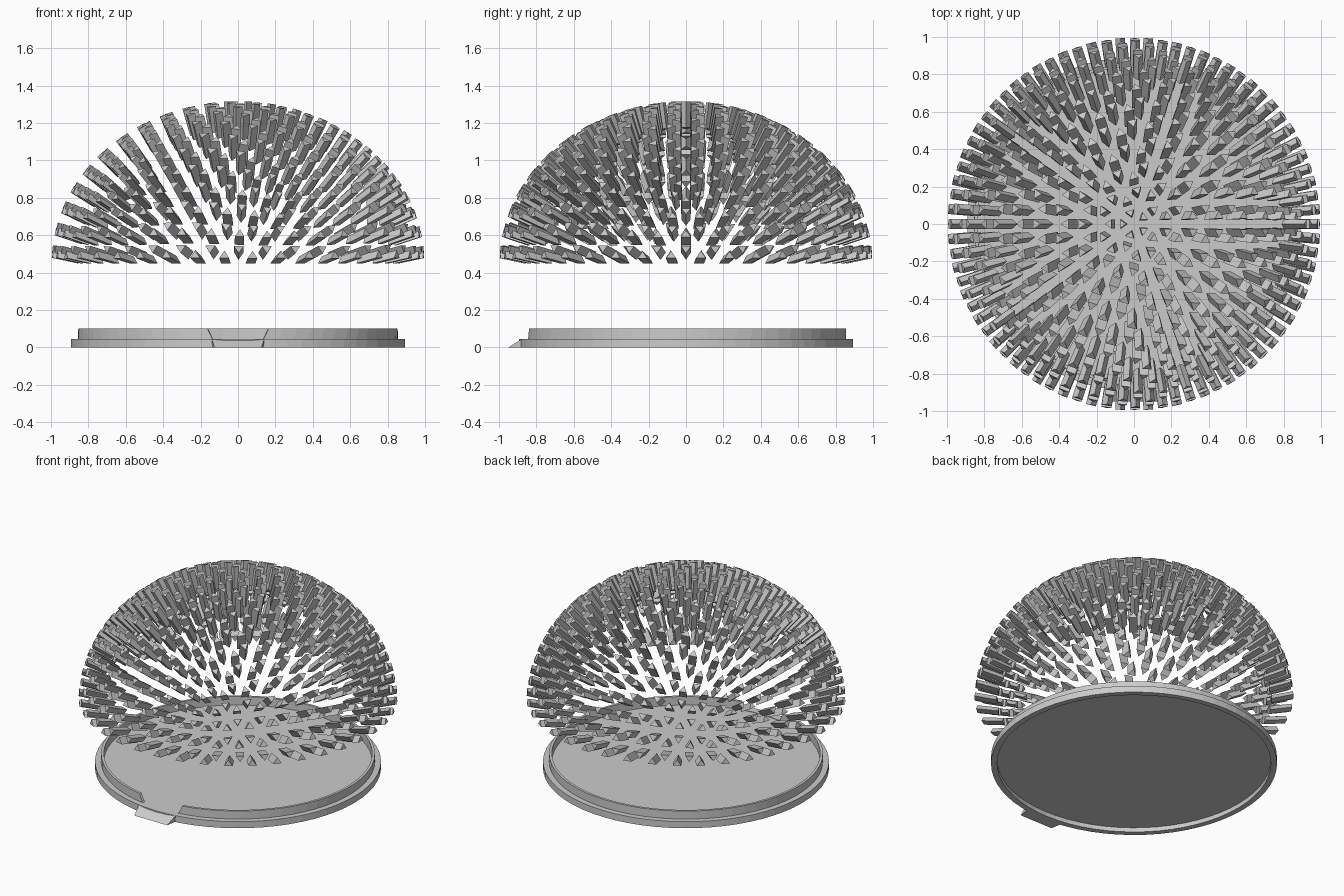
import bpy, bmesh, math
from mathutils import Vector, Matrix

if "Cube" in bpy.data.objects:
    bpy.data.objects.remove(bpy.data.objects["Cube"])


def add_object(name, bm):
    bmesh.ops.recalc_face_normals(bm, faces=bm.faces)
    me = bpy.data.meshes.new(name)
    bm.to_mesh(me)
    bm.free()
    ob = bpy.data.objects.new(name, me)
    bpy.context.collection.objects.link(ob)
    return ob


def sweep(name, profile, steps, gap=None):
    """Sweep a closed (radius, z) profile round z, with an optional gap at the front."""
    bm = bmesh.new()
    n = len(profile)
    rings = []
    count = steps + 1 if gap else steps
    for i in range(count):
        ring = []
        for j, (r, z) in enumerate(profile):
            g = math.radians(gap[j]) if gap else 0
            a = -math.pi / 2 + g + (2 * math.pi - 2 * g) * i / steps
            ring.append(bm.verts.new((r * math.cos(a), r * math.sin(a), z)))
        rings.append(ring)
    for i in range(steps):
        a, b = rings[i], rings[(i + 1) % count]
        for j in range(n):
            k = (j + 1) % n
            bm.faces.new((a[j], a[k], b[k], b[j]))
    if gap:
        bm.faces.new(rings[0])
        bm.faces.new(rings[-1])
    return add_object(name, bm)


# Dish: lower ring, upper rim with a notch at the front, thin recessed floor
sweep("lower_ring", [(0.855, 0), (0.893, 0), (0.893, 0.045), (0.84, 0.045), (0.84, 0.03), (0.855, 0.03)], 64)
sweep("upper_rim", [(0.838, 0.04), (0.855, 0.04), (0.855, 0.10), (0.838, 0.10)], 62, (9, 9, 11, 11))
bm = bmesh.new()
bmesh.ops.create_cone(bm, cap_ends=True, segments=64, radius1=0.857, radius2=0.857, depth=0.012,
                      matrix=Matrix.Translation((0, 0, 0.036)))
add_object("dish_floor", bm)

# Sloping tab in front of the notch
bm = bmesh.new()
sides = []
for s in (-1, 1):
    sides.append([bm.verts.new((s * x, y, z)) for x, y, z in
                  ((0.14, -0.86, 0), (0.125, -0.95, 0), (0.14, -0.88, 0.044), (0.14, -0.86, 0.044))])
for s in sides:
    bm.faces.new(s)
for j in range(4):
    k = (j + 1) % 4
    bm.faces.new((sides[0][j], sides[0][k], sides[1][k], sides[1][j]))
add_object("front_tab", bm)

# Dome of triangular pegs: each face of a flattened half icosphere, inset and
# extruded inward towards a point below the dome
BASE_Z, FLAT, INSET, LENGTH = 0.452, 0.867, 0.34, 0.14
AIM = Vector((0, 0, 0.28))
ico = bmesh.new()
bmesh.ops.create_icosphere(ico, subdivisions=4, radius=1.0)
bm = bmesh.new()
for f in ico.faces:
    if f.calc_center_median().z < 0.01:
        continue
    pts = [Vector((v.co.x, v.co.y, v.co.z * FLAT + BASE_Z)) for v in f.verts]
    mid = sum(pts, Vector()) / 3
    axis = (mid - AIM).normalized()
    outer = [mid + (p - mid) * INSET for p in pts]
    top = [bm.verts.new(p) for p in outer]
    low = [bm.verts.new(p - axis * LENGTH) for p in outer]
    bm.faces.new(top)
    bm.faces.new(low)
    for i in range(3):
        k = (i + 1) % 3
        bm.faces.new((low[i], low[k], top[k], top[i]))
ico.free()
add_object("peg_dome", bm)
